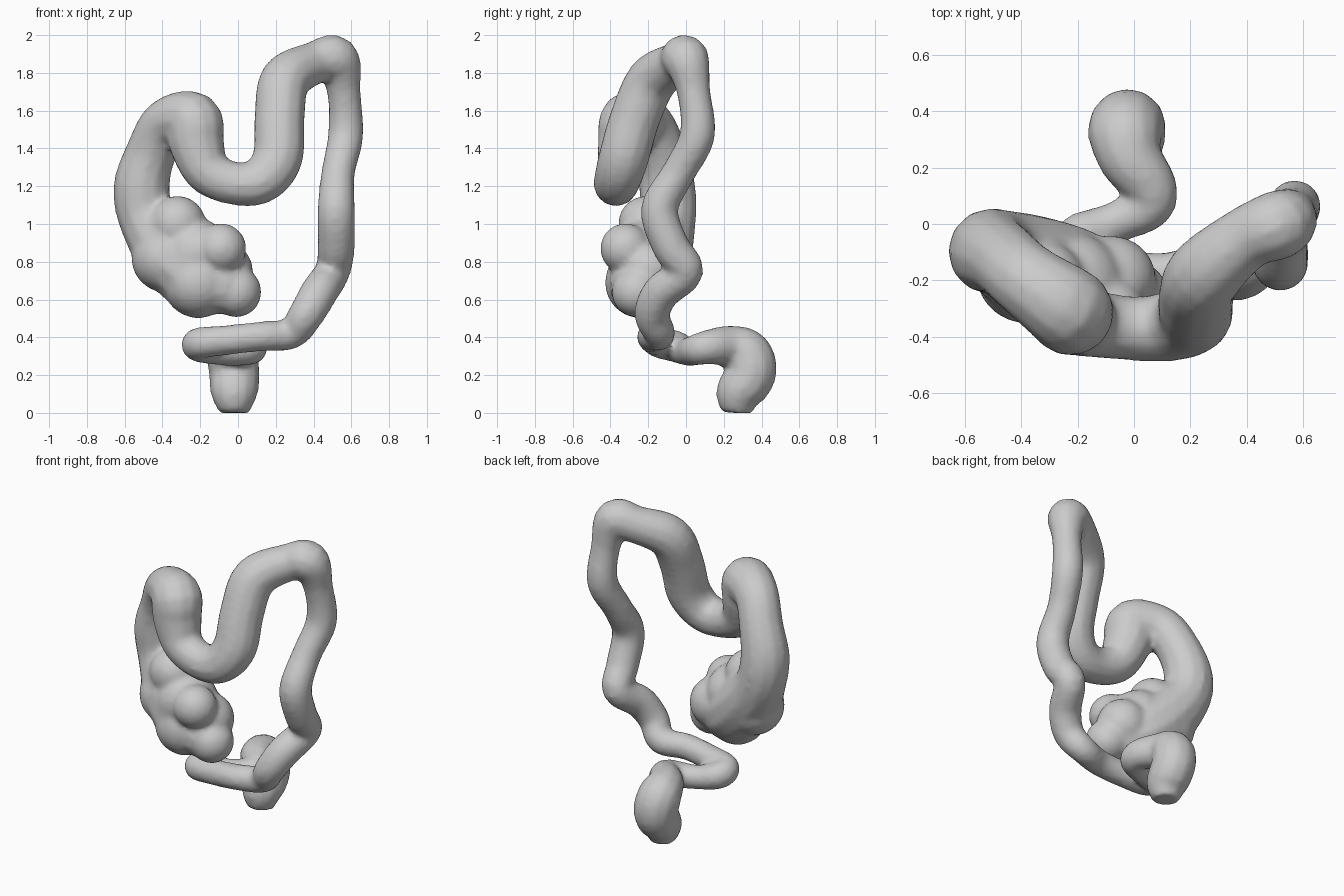
import bpy
from mathutils import Vector

cube = bpy.data.objects.get("Cube")
if cube:
    bpy.data.objects.remove(cube, do_unlink=True)

grey = bpy.data.materials.new("soft grey")
grey.use_nodes = True
colour = (0.6, 0.6, 0.6, 1)
grey.diffuse_color = colour
grey.node_tree.nodes["Principled BSDF"].inputs["Base Color"].default_value = colour

STEPS = 5

# Centre line and radius of the gut, from the lower outlet to the pouch
outlet = [(-.02, .27, .0, .08), (-.02, .28, .1, .125), (-.02, .345, .21, .135),
          (-.03, .32, .31, .135), (-.01, .23, .35, .115)]
loop = [(.06, .13, .35, .095), (.05, .06, .335, .085), (-.08, .0, .325, .075),
        (-.2, -.05, .35, .085), (-.2, -.13, .37, .085), (-.06, -.165, .385, .08),
        (.12, -.18, .405, .08), (.28, -.14, .42, .085)]
descending = [(.36, -.18, .52, .095), (.43, -.13, .64, .1), (.5, .0, .75, .095),
              (.52, -.08, .88, .1), (.52, -.14, 1.08, .1), (.53, -.04, 1.27, .09),
              (.57, .06, 1.47, .095), (.56, .04, 1.7, .09)]
transverse = [(.52, .0, 1.87, .125), (.4, -.05, 1.85, .115), (.25, -.18, 1.76, .135),
              (.22, -.27, 1.56, .135), (.21, -.33, 1.35, .135), (.12, -.365, 1.23, .125),
              (-.02, -.37, 1.215, .115), (-.16, -.35, 1.28, .125),
              (-.22, -.32, 1.43, .15)]
ascending = [(-.24, -.3, 1.55, .155), (-.38, -.2, 1.53, .135), (-.46, -.13, 1.38, .135),
             (-.51, -.1, 1.2, .15), (-.48, -.1, 1.03, .155)]
pouch = [(-.35, -.16, .85, .195), (-.2, -.22, .72, .2), (-.02, -.27, .65, .135)]
path = [Vector(p) for p in outlet + loop + descending + transverse + ascending + pouch]

# Rounded lobes of the pouch
lobes = [(-.09, -.32, .87, .135), (-.01, -.26, .64, .135), (-.32, -.21, 1.0, .15),
         (-.21, -.24, .69, .19), (-.38, -.17, .82, .185), (-.22, -.22, .84, .19),
         (-.08, -.2, .75, .16)]


def smooth_path(pts):
    """Round the centre line and its radii with a Catmull-Rom curve."""
    out = []
    for i in range(len(pts) - 1):
        a, b, c, d = (pts[max(i - 1, 0)], pts[i], pts[i + 1],
                      pts[min(i + 2, len(pts) - 1)])
        for s in range(STEPS):
            t = s / STEPS
            out.append((b * 2 + (c - a) * t + (a * 2 - b * 5 + c * 4 - d) * t ** 2
                        + (b * 3 - a - c * 3 + d) * t ** 3) / 2)
    return out + [pts[-1]]


def tube(name, samples):
    curve = bpy.data.curves.new(name, 'CURVE')
    curve.dimensions = '3D'
    curve.bevel_depth = 1
    curve.bevel_resolution = 4
    curve.use_fill_caps = True
    curve.twist_mode = 'MINIMUM'
    spline = curve.splines.new('POLY')
    spline.points.add(len(samples) - 1)
    for point, s in zip(spline.points, samples):
        point.co = (*s[:3], 1)
        point.radius = s[3]
    obj = bpy.data.objects.new(name, curve)
    bpy.context.collection.objects.link(obj)
    return obj


def to_mesh(obj):
    bpy.ops.object.select_all(action='DESELECT')
    obj.select_set(True)
    bpy.context.view_layer.objects.active = obj
    bpy.ops.object.convert(target='MESH')
    return bpy.context.object


# One continuous tube, with the lobes joined on
gut = to_mesh(tube("gut_tube", smooth_path(path)))
balls = []
for x, y, z, r in lobes:
    bpy.ops.mesh.primitive_ico_sphere_add(subdivisions=3, radius=r, location=(x, y, z))
    balls.append(bpy.context.object)
for obj in balls + [gut]:
    obj.select_set(True)
bpy.context.view_layer.objects.active = gut
bpy.ops.object.join()

# Fuse everything into one soft skin
remesh = gut.modifiers.new("fuse", 'REMESH')
remesh.mode = 'VOXEL'
remesh.voxel_size = 0.018
relax = gut.modifiers.new("relax", 'SMOOTH')
relax.iterations = 6
gut = to_mesh(gut)
gut.data.materials.clear()
gut.data.materials.append(grey)
bpy.ops.object.shade_smooth_by_angle(angle=0.8)
